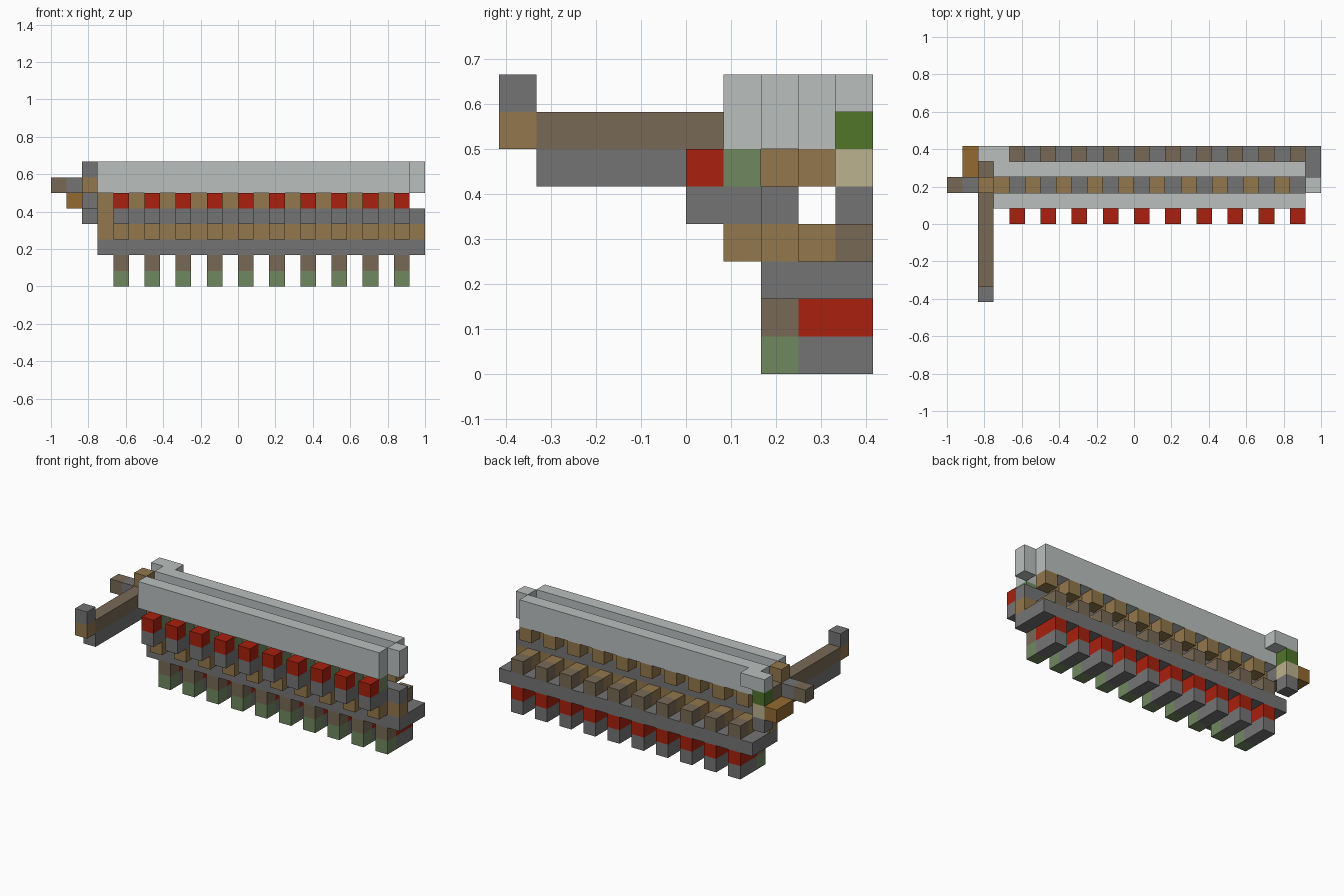
import bpy
import bmesh
from mathutils import Matrix, Vector

CELL = 1 / 12
ORIGIN = Vector((-1, -5 * CELL, 0))

if "Cube" in bpy.data.objects:
    bpy.data.objects.remove(bpy.data.objects["Cube"], do_unlink=True)


def material(name, rgb):
    linear = [((c / 255 + 0.055) / 1.055) ** 2.4 for c in rgb]
    mat = bpy.data.materials.new(name)
    mat.use_nodes = True
    mat.diffuse_color = (*linear, 1)
    bsdf = next(n for n in mat.node_tree.nodes if n.type == "BSDF_PRINCIPLED")
    bsdf.inputs["Base Color"].default_value = (*linear, 1)
    return mat


PALE = material("pale grey", (186, 191, 190))
GREY = material("mid grey", (116, 116, 116))
TAN = material("tan", (146, 119, 76))
BROWN = material("dull brown", (119, 105, 86))
RED = material("red", (168, 32, 14))
SAGE = material("sage green", (112, 137, 96))
GREEN = material("leaf green", (80, 118, 42))
BEIGE = material("beige", (188, 178, 143))
OCHRE = material("ochre", (146, 106, 48))


def block(name, mat, low, high, count=1):
    """Box between two grid corners, repeated along x on every second cell."""
    low, high = Vector(low), Vector(high)
    bm = bmesh.new()
    for i in range(count):
        centre = ORIGIN + ((low + high) / 2 + Vector((2 * i, 0, 0))) * CELL
        size = Matrix.Diagonal(((high - low) * CELL).to_4d())
        bmesh.ops.create_cube(bm, size=1, matrix=Matrix.Translation(centre) @ size)
    mesh = bpy.data.meshes.new(name)
    bm.to_mesh(mesh)
    bm.free()
    mesh.materials.append(mat)
    obj = bpy.data.objects.new(name, mesh)
    bpy.context.collection.objects.link(obj)
    return obj


def row(name, mat, y0, y1, z, first=4, count=10):
    """Row of one-cell-wide blocks in one layer."""
    return block(name, mat, (first, y0, z), (first + 1, y1, z + 1), count)


# Lower feet
row("foot_front", SAGE, 7, 8, 0)
row("foot_back", GREY, 8, 10, 0)
row("ankle_front", BROWN, 7, 8, 1)
row("ankle_back", RED, 8, 10, 1)

# Base slab and the spine above it
block("base_slab", GREY, (3, 7, 2), (24, 10, 3))
block("lower_spine", TAN, (3, 7, 3), (24, 8, 4))
block("middle_spine", GREY, (4, 7, 4), (24, 8, 5))
block("spine_end_post", TAN, (3, 7, 4), (4, 8, 6))

# Teeth on both sides of the spine
row("lower_tooth_front", TAN, 6, 7, 3)
row("lower_tooth_back", TAN, 8, 9, 3)
row("lower_tooth_tip", BROWN, 9, 10, 3)
row("middle_tooth", GREY, 5, 7, 4)
row("upper_tooth_tip", RED, 5, 6, 5)
row("upper_tooth_root", SAGE, 6, 7, 5)
row("upper_spacer", TAN, 7, 8, 5, first=5, count=9)
row("upper_tooth_back", TAN, 8, 9, 5)

# Twin top rails with their end blocks
for side, y in (("front", 6), ("back", 8)):
    block("top_rail_" + side, PALE, (3, y, 6), (23, y + 1, 8))
block("rail_end_block", PALE, (23, 7, 6), (24, 8, 8))
block("rail_corner_block", PALE, (2, 9, 7), (4, 10, 8))

# Corner column
block("column_top", GREEN, (2, 9, 6), (3, 10, 7))
block("column_middle", BEIGE, (2, 9, 5), (3, 10, 6))
block("column_foot", GREY, (2, 9, 4), (3, 10, 5))
block("column_side_block", OCHRE, (1, 8, 5), (2, 10, 6))

# Long arm reaching forward
block("arm_upper", BROWN, (2, 1, 6), (3, 9, 7))
block("arm_lower", GREY, (2, 1, 5), (3, 9, 6))
block("arm_tip", TAN, (2, 0, 6), (3, 1, 7))
block("arm_tip_cap", GREY, (2, 0, 7), (3, 1, 8))
block("arm_knob", TAN, (2, 7, 7), (3, 8, 8))

# Short handle at the side
block("handle_neck", GREY, (1, 7, 6), (2, 8, 7))
block("handle_end", BROWN, (0, 7, 6), (1, 8, 7))
